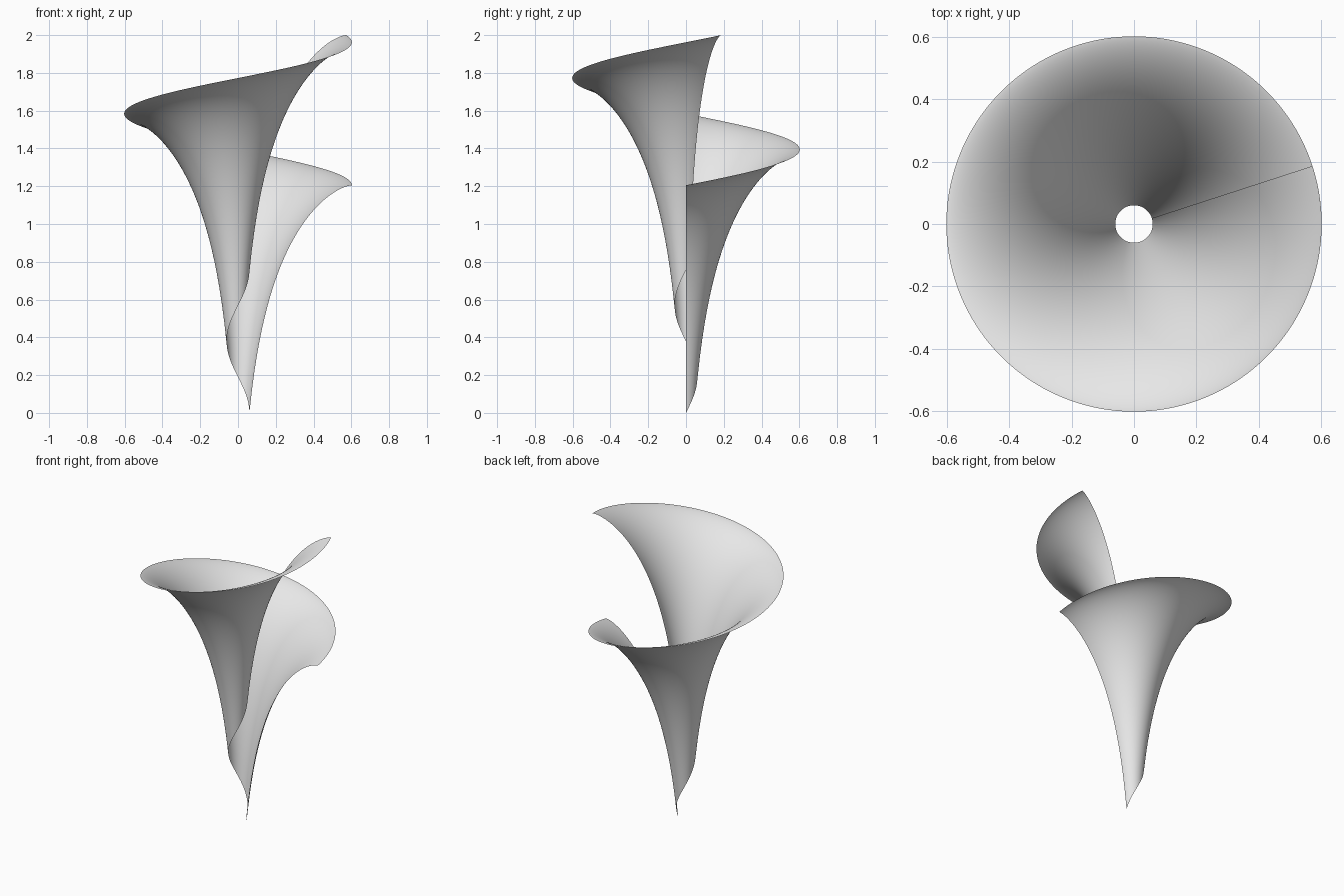
import bpy
import bmesh
from math import sin, cos, tan, log, pi

cube = bpy.data.objects.get("Cube")
if cube:
    bpy.data.objects.remove(cube, do_unlink=True)

# Twisted trumpet: a tractrix profile swept along a helix
TURN = 2.1 * pi          # total sweep angle
PITCH = 0.2              # rise per radian, relative to the radius
V_MIN, V_MAX = 0.1, pi / 2
U_STEPS, V_STEPS = 160, 64


def tractrix(v):
    return cos(v) + log(tan(v / 2))


base = tractrix(V_MIN)
radius = 2 / (tractrix(V_MAX) - base + PITCH * TURN)

# Grid of points: one profile per sweep angle
bm = bmesh.new()
rows = []
for i in range(U_STEPS + 1):
    u = TURN * i / U_STEPS
    row = []
    for j in range(V_STEPS + 1):
        v = V_MIN + (V_MAX - V_MIN) * j / V_STEPS
        r = radius * sin(v)
        z = radius * (tractrix(v) - base + PITCH * u)
        row.append(bm.verts.new((r * cos(u), r * sin(u), z)))
    rows.append(row)

# Skin neighbouring profiles
for a, b in zip(rows, rows[1:]):
    for j in range(V_STEPS):
        face = bm.faces.new((a[j], a[j + 1], b[j + 1], b[j]))
        face.smooth = True

mesh = bpy.data.meshes.new("twisted_trumpet_sheet")
bm.to_mesh(mesh)
bm.free()
sheet = bpy.data.objects.new("twisted_trumpet_sheet", mesh)
bpy.context.collection.objects.link(sheet)

# Single plain colour
grey = bpy.data.materials.new("light_grey")
grey.use_nodes = True
colour = (0.8, 0.8, 0.8, 1)
grey.diffuse_color = colour
grey.node_tree.nodes["Principled BSDF"].inputs["Base Color"].default_value = colour
mesh.materials.append(grey)
